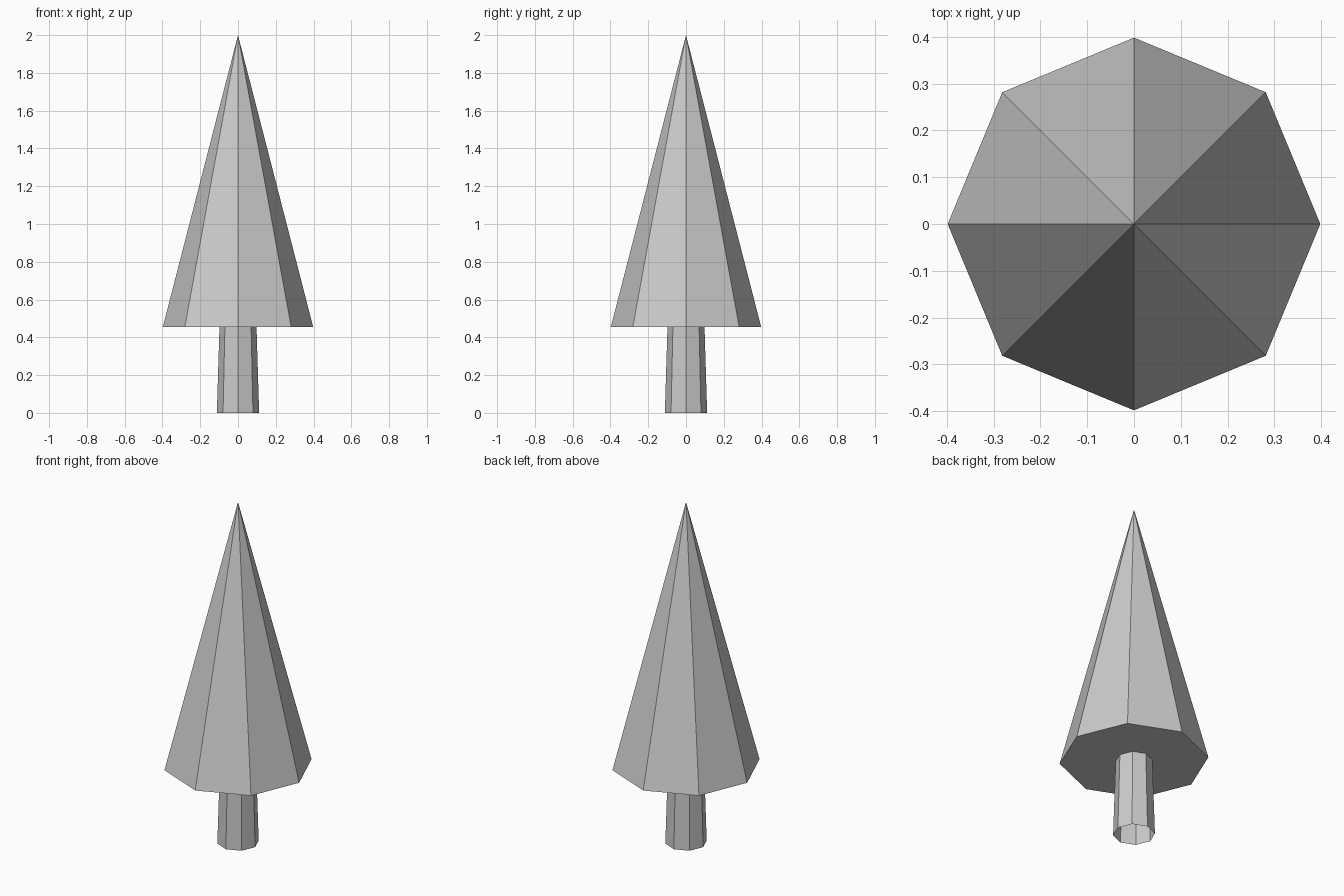
import bpy
import bmesh
from math import cos, sin, pi

if "Cube" in bpy.data.objects:
    bpy.data.objects.remove(bpy.data.objects["Cube"])

SIDES = 8


def ring(bm, radius, z):
    return [bm.verts.new((radius * cos(2 * pi * i / SIDES),
                          radius * sin(2 * pi * i / SIDES), z))
            for i in range(SIDES)]


def finish(bm, name):
    mesh = bpy.data.meshes.new(name)
    bm.to_mesh(mesh)
    bm.free()
    obj = bpy.data.objects.new(name, mesh)
    bpy.context.collection.objects.link(obj)
    return obj


# Trunk: slightly tapered tube, open at the foot
bm = bmesh.new()
low, high = ring(bm, 0.112, 0.0), ring(bm, 0.098, 0.455)
for i in range(SIDES):
    j = (i + 1) % SIDES
    bm.faces.new((low[i], low[j], high[j], high[i]))
finish(bm, "trunk")

# Foliage: eight-sided cone with a flat underside
bm = bmesh.new()
rim = ring(bm, 0.398, 0.455)
tip = bm.verts.new((0, 0, 2.0))
for i in range(SIDES):
    bm.faces.new((rim[i], rim[(i + 1) % SIDES], tip))
bm.faces.new(rim[::-1])
finish(bm, "foliage")
